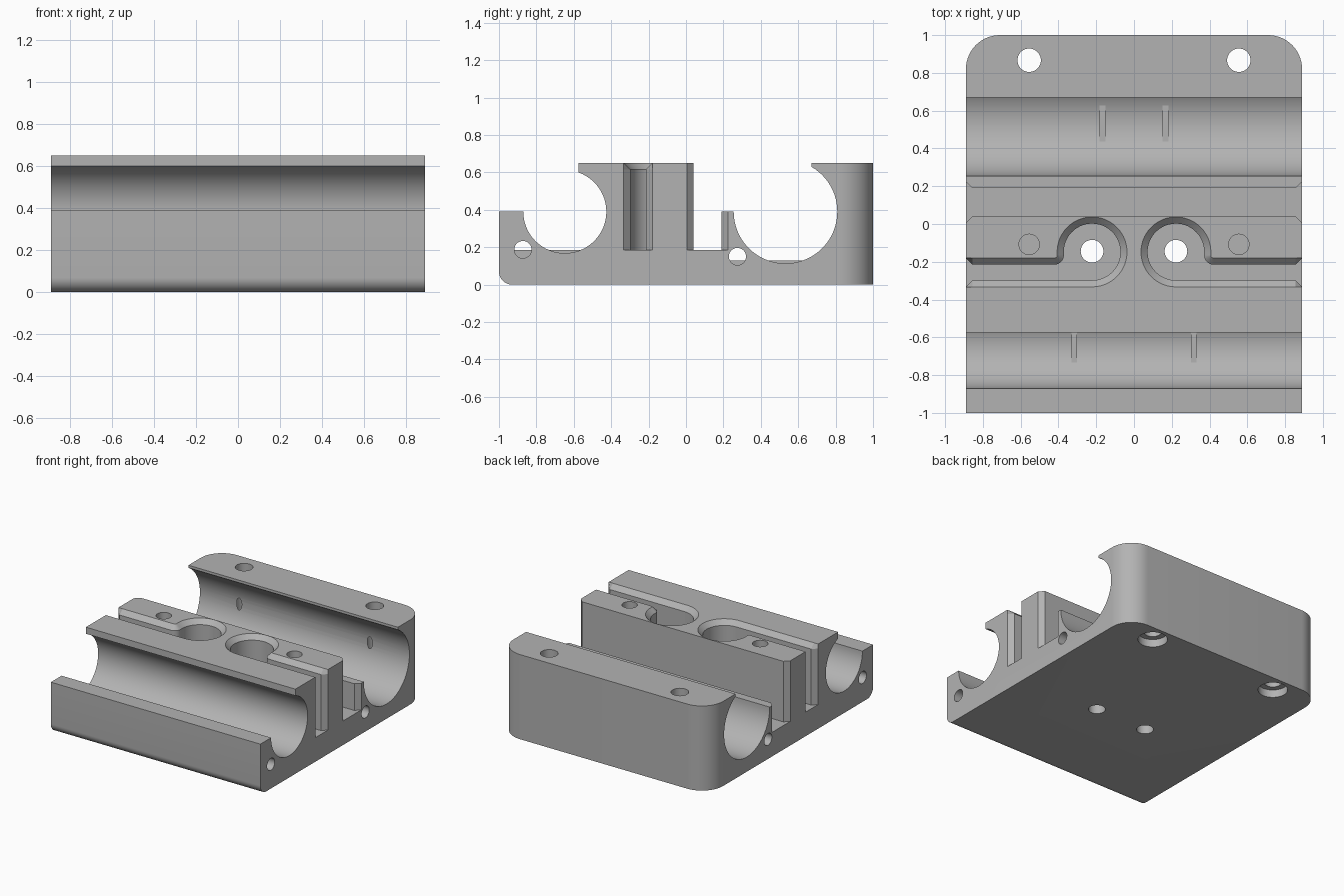
import bpy, bmesh, math
from mathutils import Vector

if "Cube" in bpy.data.objects:
    bpy.data.objects.remove(bpy.data.objects["Cube"], do_unlink=True)

W, H = 0.89, 0.65          # half width, full height
FLOOR, LIP = 0.185, 0.39   # slot floor, low wall height / trough axis
CH = 0.035                 # chamfer size

grey = bpy.data.materials.new("plain_grey")
grey.use_nodes = True
colour = (0.45, 0.45, 0.45, 1)
grey.diffuse_color = colour
grey.node_tree.nodes["Principled BSDF"].inputs["Base Color"].default_value = colour


def arc(cx, cy, r, a0, a1, n):
    """Points on an arc, angles in degrees."""
    return [(cx + r * math.cos(math.radians(a0 + (a1 - a0) * i / n)),
             cy + r * math.sin(math.radians(a0 + (a1 - a0) * i / n))) for i in range(n + 1)]


def loft(name, rings):
    """Solid through closed rings of equal length, capped at both ends."""
    bm = bmesh.new()
    vs = [[bm.verts.new(p) for p in ring] for ring in rings]
    n = len(vs[0])
    for a, b in zip(vs, vs[1:]):
        for i in range(n):
            j = (i + 1) % n
            bm.faces.new((a[i], a[j], b[j], b[i]))
    bm.faces.new(vs[0])
    bm.faces.new(vs[-1])
    bmesh.ops.recalc_face_normals(bm, faces=bm.faces)
    mesh = bpy.data.meshes.new(name)
    bm.to_mesh(mesh)
    bm.free()
    mesh.materials.append(grey)
    ob = bpy.data.objects.new(name, mesh)
    bpy.context.collection.objects.link(ob)
    return ob


def upright(name, outline, z0, z1):
    return loft(name, [[(x, y, z) for x, y in outline] for z in (z0, z1)])


def along_x(name, outline, x0, x1):
    return loft(name, [[(x, y, z) for y, z in outline] for x in (x0, x1)])


def circle(cx, cy, r, n=40):
    return arc(cx, cy, r, 0, 360, n)[:-1]


def cut(ob, cutter):
    cutter.hide_render = True
    mod = ob.modifiers.new("cut", "BOOLEAN")
    mod.operation, mod.solver, mod.object = "DIFFERENCE", "EXACT", cutter
    bpy.context.view_layer.objects.active = ob
    bpy.ops.object.modifier_apply(modifier=mod.name)
    bpy.data.objects.remove(cutter, do_unlink=True)


# Body: side profile with both tube troughs, swept across the width
def trough(cy, r, edge):
    top = math.degrees(math.acos((edge - cy) / r))
    return arc(cy, LIP, r, 180, 360 + top, 48)


front_trough = trough(-0.648, 0.222, -0.575)
back_trough = trough(0.532, 0.277, 0.67)
profile = [(-1, 0), (-1, LIP)] + front_trough + [(-0.575, H), (0.1, H), (0.1, LIP)]
profile += back_trough + [(0.67, H), (1, H), (1, 0)]
body = along_x("clamp_body", profile, -W, W)

# Rounded back corners and rounded lower front edge
bm = bmesh.new()
bm.from_mesh(body.data)


def round_edges(test, radius, seg):
    edges = [e for e in bm.edges if all(test(v.co) for v in e.verts)]
    bmesh.ops.bevel(bm, geom=edges, offset=radius, segments=seg, profile=0.5, affect="EDGES")


for side in (-1, 1):
    round_edges(lambda c: c.y > 0.999 and c.x * side > W - 0.001, 0.18, 14)
round_edges(lambda c: c.y < -0.999 and c.z < 0.001, 0.07, 10)
bm.to_mesh(body.data)
bm.free()

# Straight slot, flared at both ends
s0, s1 = 0.04, 0.19
end = W + 0.06
half = [(W - CH, s0), (W, s0 - CH), (end, s0 - CH), (end, s1 + CH), (W, s1 + CH), (W - CH, s1)]
slot = half + [(-x, y) for x, y in reversed(half)]
cut(body, upright("slot_cutter", slot, FLOOR, H + 0.1))

# Round pockets with a side channel and chamfered rim
PX, PY, PR = 0.222, -0.148, 0.15
low, high, fillet = PY - PR, -0.215, 0.05


def pocket(off):
    fy = high + fillet
    fx = PX + math.sqrt((PR + fillet) ** 2 - (fy - PY) ** 2)
    a = math.degrees(math.atan2(fy - PY, fx - PX))
    pts = arc(PX, PY, PR + off, a, 270, 40)
    pts += [(W - CH, low - off), (W, low - CH), (end, low - CH)]
    pts += [(end, high + CH), (W, high + CH), (W - CH, high + off)]
    return pts + arc(fx, fy, fillet - off, 270, 180 + a, 8)


levels = [(FLOOR, 0), (H - CH, 0), (H, CH), (H + 0.1, CH)]
for side in (-1, 1):
    cut(body, loft("pocket_cutter", [[(x * side, y, z) for x, y in pocket(o)] for z, o in levels]))

    # Screw holes: pocket floor, blind top hole, counterbored back hole
    for x, y, r, z0, z1 in ((PX, PY + 0.004, 0.06, -0.1, 0.3),
                            (0.555, -0.108, 0.054, 0.3, H + 0.1),
                            (0.555, 0.867, 0.062, -0.1, H + 0.1),
                            (0.555, 0.867, 0.105, -0.1, 0.06)):
        cut(body, upright("hole_cutter", circle(x * side, y, r), z0, z1))

# Cross holes running the full width
for y, z in ((-0.872, 0.187), (0.275, 0.15)):
    cut(body, along_x("cross_cutter", circle(y, z, 0.046), -end, end))

# Thin flat-topped ribs on the trough floors
ribs = []
for name, x, y0, y1, z0, z1 in (("front_rib", 0.317, -0.93, -0.55, 0.12, 0.185),
                                ("back_rib", 0.167, 0.22, 0.66, 0.08, 0.13)):
    for side, tag in ((1, "left"), (-1, "right")):
        box = [(y0, z0), (y1, z0), (y1, z1), (y0, z1)]
        ribs.append(along_x(f"{name}_{tag}", box, x * side - 0.015, x * side + 0.015))

# Smooth the curved surfaces, keep the edges crisp
bpy.ops.object.select_all(action="DESELECT")
body.select_set(True)
bpy.context.view_layer.objects.active = body
bpy.ops.object.shade_smooth_by_angle(angle=math.radians(25))
